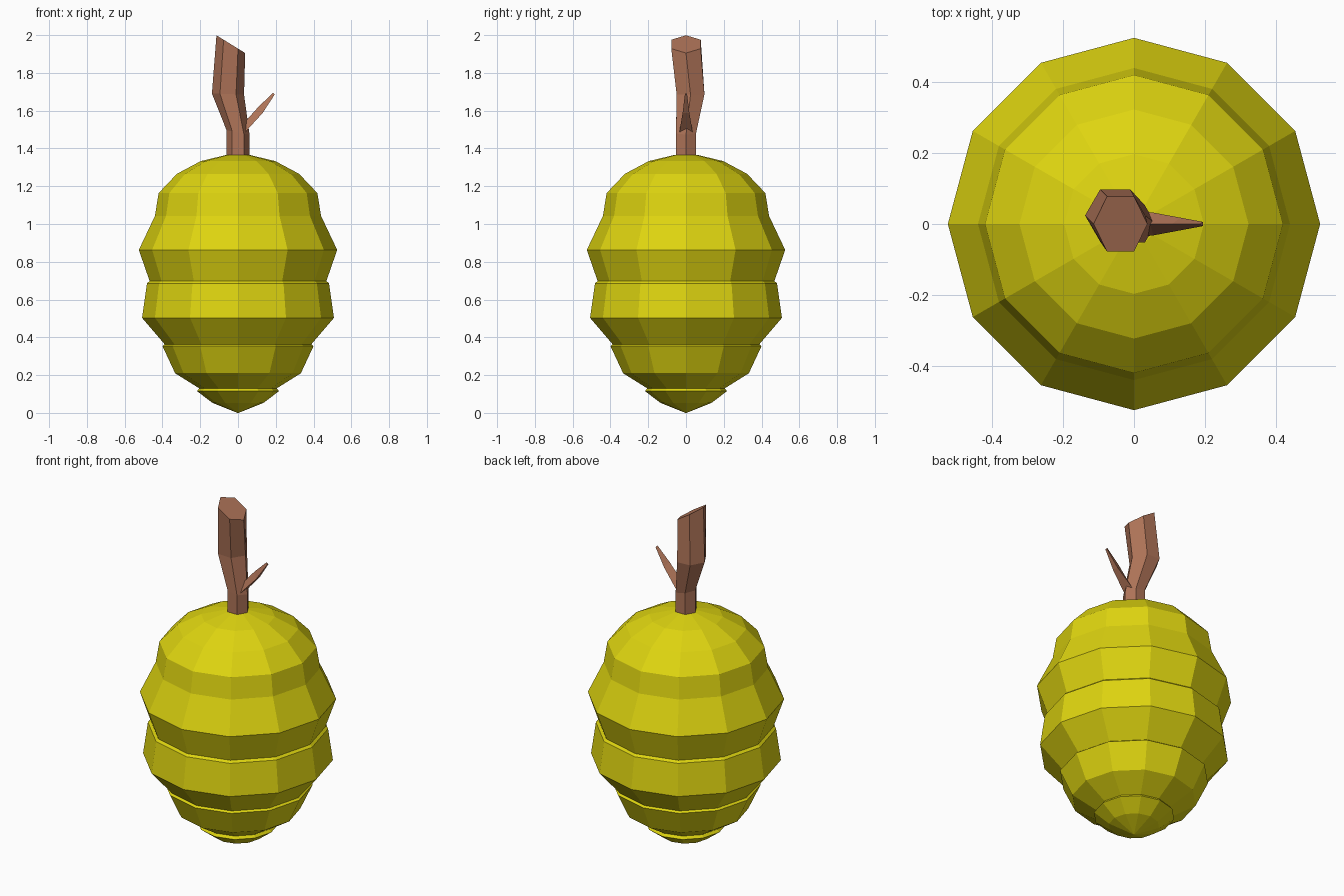
import bpy, math

if "Cube" in bpy.data.objects:
    bpy.data.objects.remove(bpy.data.objects["Cube"])


def material(name, rgb):
    m = bpy.data.materials.new(name)
    m.diffuse_color = (*rgb, 1)
    m.use_nodes = True
    m.node_tree.nodes["Principled BSDF"].inputs["Base Color"].default_value = m.diffuse_color
    return m


def loft(name, rings, mat):
    """Skin a list of equal-length rings, capping both ends."""
    n = len(rings[0])
    verts = [p for ring in rings for p in ring]
    faces = [(k * n + i, k * n + (i + 1) % n, (k + 1) * n + (i + 1) % n, (k + 1) * n + i)
             for k in range(len(rings) - 1) for i in range(n)]
    faces.append(tuple(reversed(range(n))))
    faces.append(tuple(range(len(verts) - n, len(verts))))
    mesh = bpy.data.meshes.new(name)
    mesh.from_pydata(verts, [], faces)
    mesh.materials.append(mat)
    mesh.validate()
    obj = bpy.data.objects.new(name, mesh)
    bpy.context.collection.objects.link(obj)
    return obj


def ring(n, cx, cy, z, rx, ry, slope=0):
    """Polygon ring; slope lowers the +x side."""
    pts = []
    for i in range(n):
        a = 2 * math.pi * i / n
        pts.append((cx + rx * math.cos(a), cy + ry * math.sin(a), z - slope * math.cos(a)))
    return pts


yellow = material("hive_yellow", (0.73, 0.66, 0.005))
brown = material("bark_brown", (0.43, 0.174, 0.098))

# Hive body: stacked lobes with narrow ledges between them
profile = [(0.003, 0.0), (0.135, 0.053), (0.217, 0.115), (0.205, 0.13),
           (0.333, 0.21), (0.40, 0.354), (0.388, 0.363),
           (0.508, 0.503), (0.482, 0.686), (0.468, 0.698),
           (0.525, 0.863), (0.44, 1.042), (0.42, 1.164),
           (0.323, 1.266), (0.197, 1.333), (0.06, 1.366)]
loft("hive_body", [ring(12, 0, 0, z, r, r) for r, z in profile], yellow)

# Bent six-sided branch with a slanted cut end
loft("branch", [ring(6, 0, 0, 1.34, 0.061, 0.061),
                ring(6, 0, 0, 1.485, 0.061, 0.061, 0.012),
                ring(6, -0.053, 0.024, 1.688, 0.085, 0.085, 0.003),
                ring(6, -0.038, 0, 1.952, 0.076, 0.09, 0.047)], brown)

# Small three-sided twig: (ridge x, ridge z, underside x, underside z, half width)
twig = [(0.015, 1.52, 0.03, 1.475, 0.035),
        (0.045, 1.55, 0.055, 1.505, 0.032),
        (0.108, 1.62, 0.13, 1.587, 0.018),
        (0.186, 1.695, 0.194, 1.685, 0.006)]
loft("twig", [[(rx, 0, rz), (ux, -w, uz), (ux, w, uz)] for rx, rz, ux, uz, w in twig], brown)
